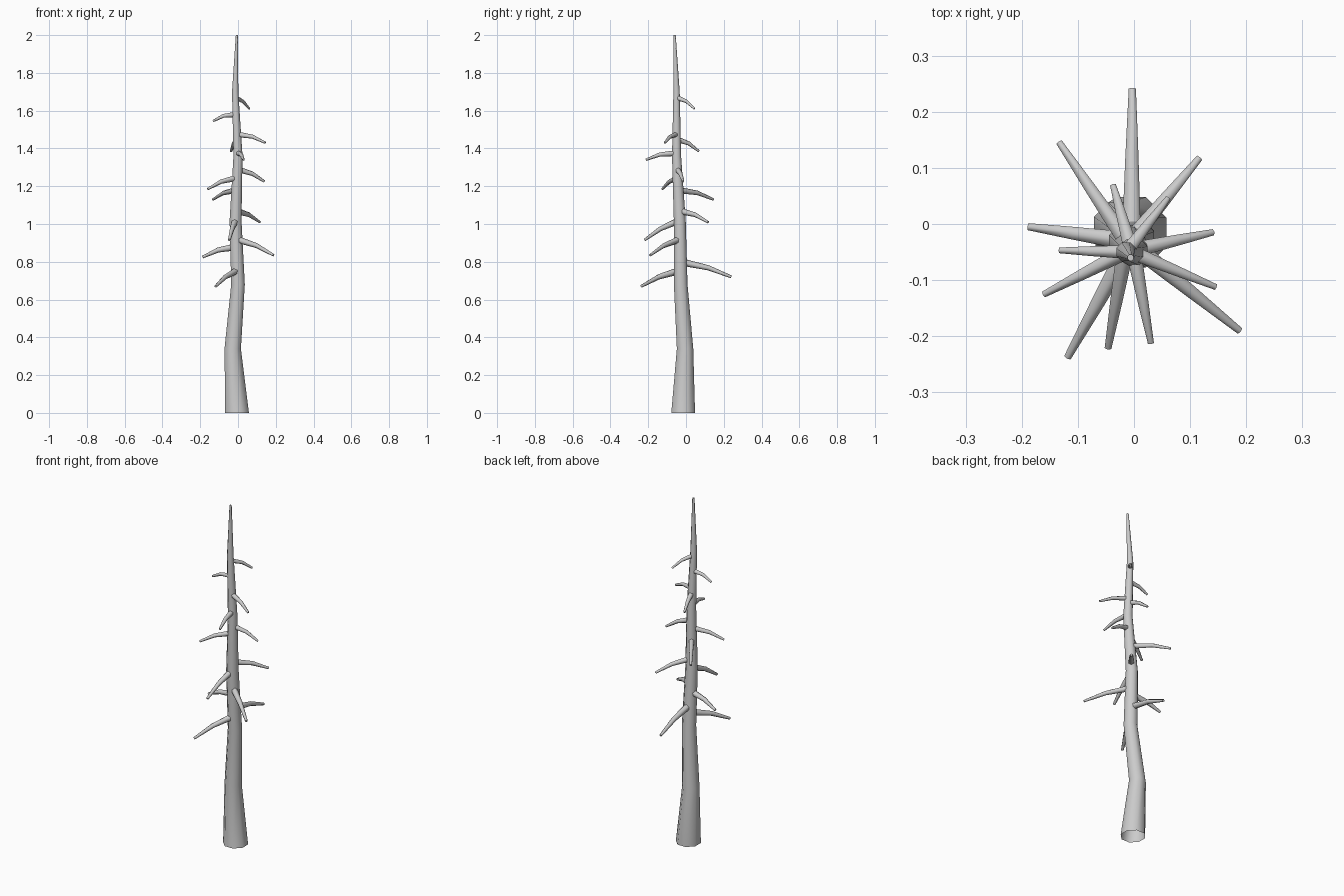
import bpy, bmesh, math
from mathutils import Vector

if "Cube" in bpy.data.objects:
    bpy.data.objects.remove(bpy.data.objects["Cube"])


def tube(name, path, sides, cap_end=True):
    """Tapered tube through (point, radius) pairs, open at the start."""
    bm = bmesh.new()
    pts = [Vector(p) for p, r in path]
    rings = []
    for i, (p, r) in enumerate(path):
        d = (pts[min(i + 1, len(pts) - 1)] - pts[max(i - 1, 0)]).normalized()
        if name == "trunk":
            d = Vector((0, 0, 1))        # level rings keep the base flat
            u, v = Vector((1, 0, 0)), Vector((0, 1, 0))
        else:
            u = d.cross(Vector((0, 0, 1))).normalized()
            v = u.cross(d)
        ring = []
        for k in range(sides):
            a = 2 * math.pi * (k + 0.5) / sides
            ring.append(bm.verts.new(pts[i] + r * (math.cos(a) * u + math.sin(a) * v)))
        rings.append(ring)
    for a, b in zip(rings, rings[1:]):
        for k in range(sides):
            n = (k + 1) % sides
            bm.faces.new((a[k], a[n], b[n], b[k]))
    if cap_end:
        bm.faces.new(rings[-1])
    bmesh.ops.recalc_face_normals(bm, faces=bm.faces)
    me = bpy.data.meshes.new(name)
    bm.to_mesh(me)
    bm.free()
    ob = bpy.data.objects.new(name, me)
    bpy.context.collection.objects.link(ob)
    for f in me.polygons:
        f.use_smooth = len(f.vertices) == 4
    return ob


# Crooked trunk: centre and radius at each bend
trunk = [((-0.005, -0.015, 0), 0.068), ((-0.028, -0.005, 0.34), 0.047),
         ((0.0, -0.028, 0.68), 0.039), ((-0.013, -0.033, 1.02), 0.034),
         ((0.0, -0.05, 1.36), 0.026), ((-0.015, -0.05, 1.70), 0.018),
         ((-0.006, -0.06, 2.0), 0.006)]
tube("trunk", trunk, 8)


def trunk_centre(z):
    for (a, _), (b, _) in zip(trunk, trunk[1:]):
        if a[2] <= z <= b[2]:
            return Vector(a).lerp(Vector(b), (z - a[2]) / (b[2] - a[2]))


# Drooping dead branches: root height, then tip x, y, z
branches = [
    (0.755, -0.118, -0.237, 0.67), (0.80, -0.003, 0.240, 0.72),
    (0.88, -0.187, -0.005, 0.825), (0.92, 0.188, -0.190, 0.835),
    (1.02, -0.046, -0.220, 0.915), (1.07, 0.116, 0.117, 1.01),
    (1.18, -0.133, 0.145, 1.13), (1.245, -0.160, -0.125, 1.185),
    (1.29, 0.140, -0.015, 1.225), (1.375, 0.030, -0.212, 1.34),
    (1.45, -0.037, 0.068, 1.385), (1.475, 0.145, -0.112, 1.43),
    (1.58, -0.132, -0.047, 1.545), (1.67, 0.060, 0.045, 1.61),
]
for i, (z, *tip) in enumerate(branches):
    root, tip = trunk_centre(z), Vector(tip)
    tip_r = 0.0075 - 0.002 * (z - 0.75)
    mid = root.lerp(tip, 0.55) + Vector((0, 0, 0.012))
    base_r = 0.020 - 0.007 * (z - 0.75)
    tube(f"branch_{i + 1}", [(root, base_r), (mid, (base_r + tip_r) / 2), (tip, tip_r)], 6)
